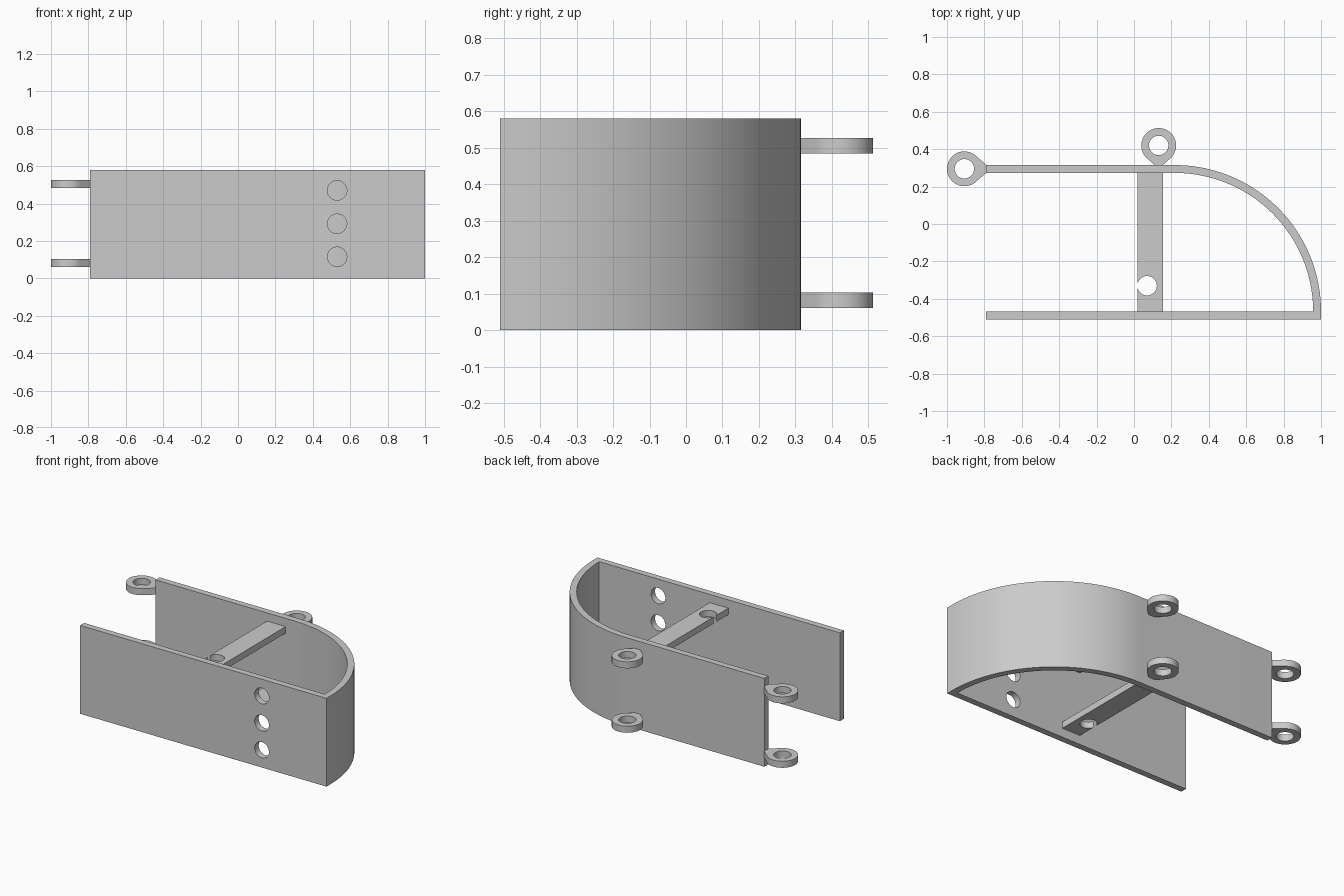
import bpy, bmesh, math
from mathutils import Vector, Matrix

if "Cube" in bpy.data.objects:
    bpy.data.objects.remove(bpy.data.objects["Cube"], do_unlink=True)

grey = bpy.data.materials.new("plain grey")
grey.use_nodes = True
grey.diffuse_color = (0.6, 0.6, 0.6, 1)
grey.node_tree.nodes["Principled BSDF"].inputs["Base Color"].default_value = grey.diffuse_color

HEIGHT = 0.58
LEFT, RIGHT = -0.79, 1.0
FRONT, BACK = -0.51, 0.315
WALL = 0.042
TAB_LEVELS = [(0.06, 0.103), (0.483, 0.526)]
HOLE = 0.052


def arc(cx, cy, r, start, end, steps):
    """Points along an arc, angles in degrees."""
    angles = [math.radians(start + (end - start) * i / steps) for i in range(steps + 1)]
    return [(cx + r * math.cos(a), cy + r * math.sin(a)) for a in angles]


def prism(name, outline, z0, z1):
    """Extrude a flat outline from z0 to z1."""
    bm = bmesh.new()
    face = bm.faces.new([bm.verts.new((x, y, z0)) for x, y in outline])
    extruded = bmesh.ops.extrude_face_region(bm, geom=[face])["geom"]
    top = [g for g in extruded if isinstance(g, bmesh.types.BMVert)]
    bmesh.ops.translate(bm, verts=top, vec=(0, 0, z1 - z0))
    bmesh.ops.recalc_face_normals(bm, faces=bm.faces)
    mesh = bpy.data.meshes.new(name)
    bm.to_mesh(mesh)
    bm.free()
    mesh.materials.append(grey)
    obj = bpy.data.objects.new(name, mesh)
    bpy.context.collection.objects.link(obj)
    return obj


def drill(obj, centre, axis):
    """Cut a round hole through obj along the given axis."""
    cutter = prism("cutter", arc(0, 0, HOLE, 0, 351, 39), -0.06, 0.06)
    turn = Vector((0, 0, 1)).rotation_difference(Vector(axis)).to_matrix().to_4x4()
    cutter.matrix_world = Matrix.Translation(centre) @ turn
    cutter.hide_render = True
    mod = obj.modifiers.new("hole", "BOOLEAN")
    mod.operation, mod.solver, mod.object = "DIFFERENCE", "EXACT", cutter
    bpy.context.view_layer.objects.active = obj
    bpy.ops.object.modifier_apply(modifier=mod.name)
    bpy.data.objects.remove(cutter, do_unlink=True)


def smooth(obj):
    bpy.ops.object.select_all(action="DESELECT")
    obj.select_set(True)
    bpy.context.view_layer.objects.active = obj
    bpy.ops.object.shade_smooth_by_angle(angle=math.radians(30))


# Wall: straight front plate, quarter-round end, straight back plate
inner_front = FRONT + WALL
radius = BACK - inner_front
cx = RIGHT - radius
outline = [(LEFT, FRONT), (RIGHT, FRONT)]
outline += arc(cx, inner_front, radius, 0, 90, 48)
outline += [(LEFT, BACK), (LEFT, BACK - WALL)]
outline += arc(cx, inner_front, radius - WALL, 90, 0, 48)
outline += [(LEFT, inner_front)]
wall = prism("curved_wall", outline, 0, HEIGHT)
for z in (0.115, 0.292, 0.47):
    drill(wall, (0.53, FRONT + WALL / 2, z), (0, 1, 0))
smooth(wall)


def lug(name, centre, reach, direction, z0, z1):
    """Ring with a tapered neck pointing in direction (degrees)."""
    cx, cy = centre
    points = arc(cx, cy, 0.093, direction + 46, direction + 314, 40)
    d = Vector((math.cos(math.radians(direction)), math.sin(math.radians(direction))))
    side = Vector((-d.y, d.x)) * 0.022
    foot = Vector(centre) + d * reach
    points += [tuple(foot - side), tuple(foot + side)]
    obj = prism(name, points, z0, z1)
    drill(obj, (cx, cy, (z0 + z1) / 2), (0, 0, 1))
    smooth(obj)


# Cross bars and hinge lugs at the lower and upper levels
for level, (z0, z1) in zip(("lower", "upper"), TAB_LEVELS):
    x0, x1, y0, y1 = 0.02, 0.155, inner_front, BACK - WALL
    bar = prism(level + "_cross_bar", [(x0, y0), (x1, y0), (x1, y1), (x0, y1)], z0, z1)
    drill(bar, (0.07, -0.33, (z0 + z1) / 2), (0, 0, 1))
    smooth(bar)
    lug(level + "_end_lug", (-0.907, 0.295), 0.117, 0, z0, z1)
    lug(level + "_back_lug", (0.132, 0.42), 0.105, 270, z0, z1)
